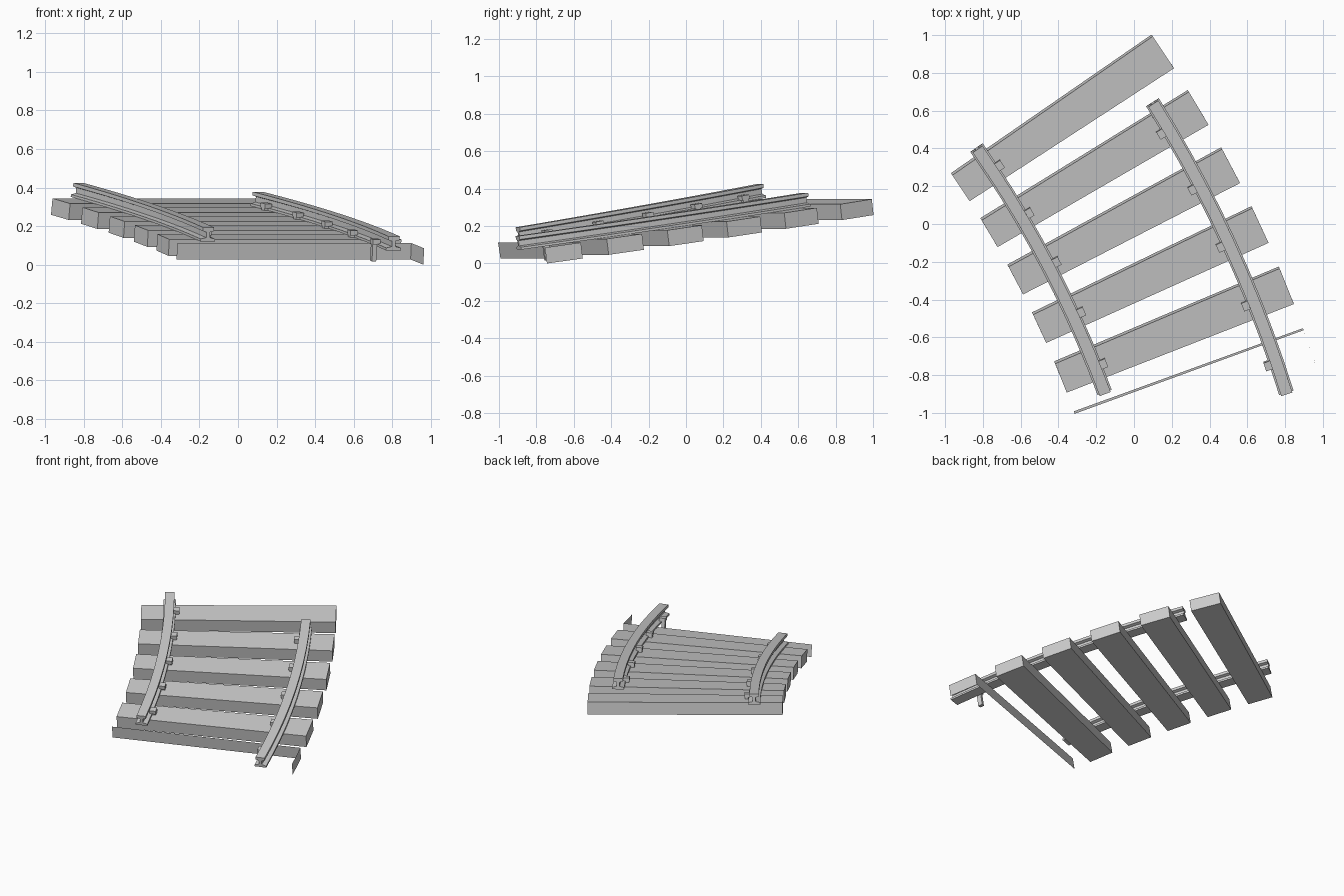
import bpy
from math import radians, cos, sin

if "Cube" in bpy.data.objects:
    bpy.data.objects.remove(bpy.data.objects["Cube"])

# Curved, climbing track: everything lives in (radius, angle, height) space
CX, CY = -5.54, -2.886       # centre of the curve
CLIMB = 0.0158               # rise per degree
LOW = 18.24                  # angle at which the underside touches z = 0
R_IN, R_OUT = 5.554, 6.845   # sleeper ends
STEP, FIRST, WIDTH = 2.936, 34.62, 1.70
THICK = 0.085


def place(r, a, h):
    """Point on the ramp; h is measured square to the slope."""
    rad_per_deg = radians(1)
    slope = CLIMB / (r * rad_per_deg)
    t = radians(a) - h * slope / r
    return (CX + r * cos(t), CY + r * sin(t), CLIMB * (a - LOW) + h)


def make(name, verts, faces):
    mesh = bpy.data.meshes.new(name)
    mesh.from_pydata(verts, [], faces)
    mesh.update()
    ob = bpy.data.objects.new(name, mesh)
    bpy.context.collection.objects.link(ob)
    return ob


def sweep(name, profile, a0, a1, segments):
    """Sweep a closed (radius, height) profile along the track, capped."""
    n = len(profile)
    verts, faces = [], []
    for i in range(segments + 1):
        a = a0 + (a1 - a0) * i / segments
        verts += [place(r, a, h) for r, h in profile]
    for i in range(segments):
        for j in range(n):
            k = (j + 1) % n
            faces.append((i * n + j, i * n + k, (i + 1) * n + k, (i + 1) * n + j))
    faces.append(tuple(reversed(range(n))))
    faces.append(tuple(range(segments * n, (segments + 1) * n)))
    return make(name, verts, faces)


def block(name, r0, r1, a0, a1, h0, h1):
    return sweep(name, [(r0, h0), (r0, h1), (r1, h1), (r1, h0)], a0, a1, 1)


# Full sleepers
for i in range(5):
    back = FIRST - i * STEP
    block(f"sleeper_{i + 1}", R_IN, R_OUT, back, back - WIDTH, 0, THICK)

# Open last sleeper: only its back board and outer end board
back = FIRST - 5 * STEP
make("open_sleeper",
     [place(r, a, h) for r, a in ((R_IN, back), (R_OUT, back), (R_OUT, back - WIDTH))
      for h in (0, THICK)],
     [(0, 1, 3, 2), (2, 3, 5, 4)])

# Rails: half of the I-section, mirrored
half = [(0.040, 0), (0.040, 0.013), (0.010, 0.020), (0.010, 0.048),
        (0.031, 0.054), (0.031, 0.073)]
section = half + [(-x, h) for x, h in reversed(half)]

# (name, radius, back angle, side the spikes sit on, first sleeper index)
for name, r, a, side, first in (("inner_rail", 5.742, 35.10, 1, 0),
                                ("outer_rail", 6.652, 32.16, -1, 1)):
    sweep(name, [(r + x, THICK + h) for x, h in section], a, a - 5 * STEP + 0.06, 10)

    # Spikes holding the rail foot: wide head on a shaft
    for i in range(first, first + 5):
        mid = FIRST - i * STEP - 0.95
        for part, x0, x1, length, h0, h1 in (("head", 0.024, 0.066, 0.046, 0.012, 0.036),
                                             ("shaft", 0.041, 0.064, 0.030, -0.078, 0.012)):
            d = length / 2 / r / radians(1)
            lo, hi = sorted((r + side * x0, r + side * x1))
            block(f"{name}_spike_{part}_{i + 1}", lo, hi, mid + d, mid - d,
                  THICK + h0, THICK + h1)

# Consistent outward normals on every closed part
import bmesh
for ob in bpy.context.collection.objects:
    bm = bmesh.new()
    bm.from_mesh(ob.data)
    bmesh.ops.recalc_face_normals(bm, faces=bm.faces)
    bm.to_mesh(ob.data)
    bm.free()
